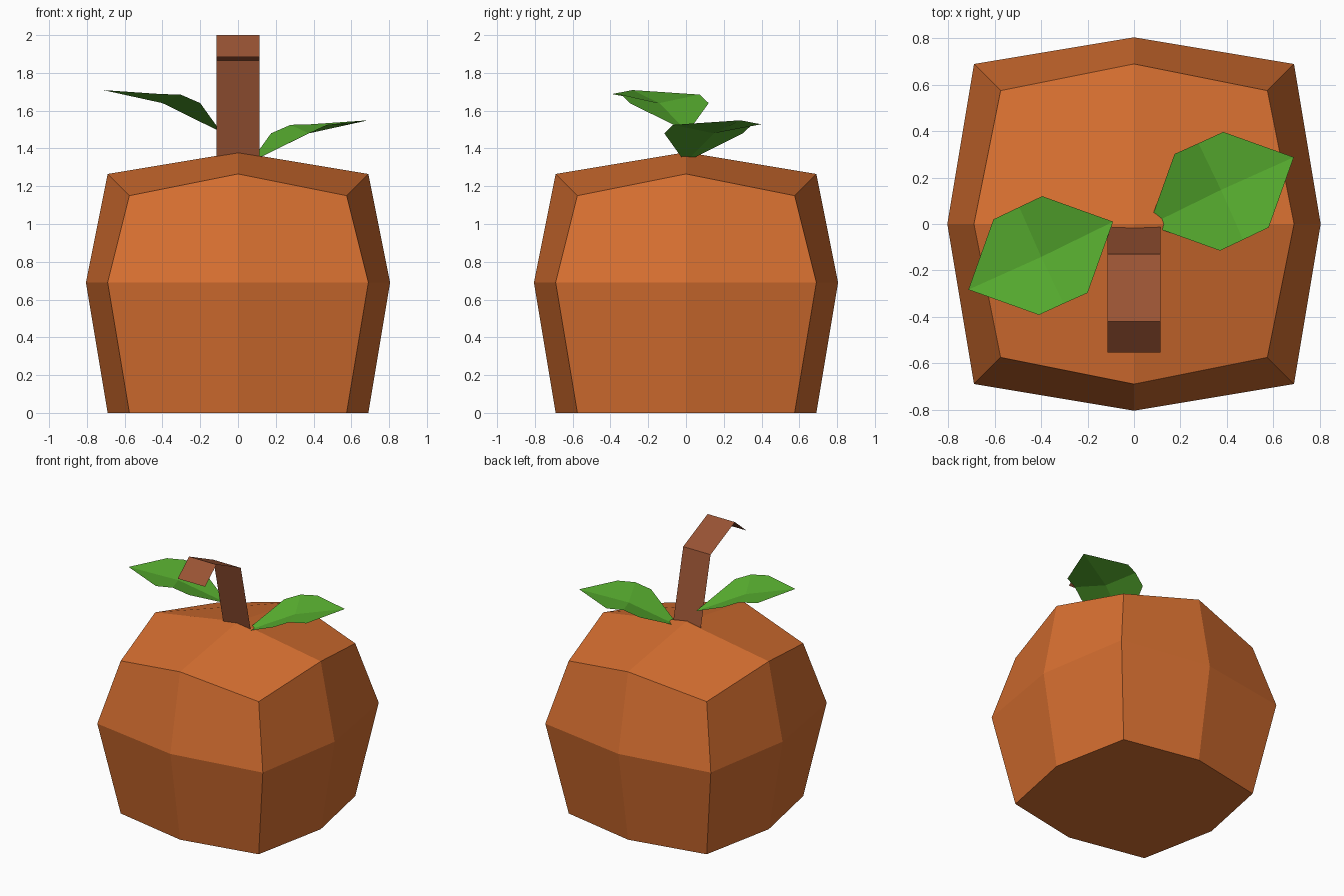
import bpy, bmesh
from mathutils import Vector

if "Cube" in bpy.data.objects:
    bpy.data.objects.remove(bpy.data.objects["Cube"])


def material(name, rgb):
    m = bpy.data.materials.new(name)
    m.diffuse_color = (*rgb, 1)
    m.use_nodes = True
    m.node_tree.nodes["Principled BSDF"].inputs["Base Color"].default_value = m.diffuse_color
    return m


def add_object(name, bm, mat):
    me = bpy.data.meshes.new(name)
    bm.to_mesh(me)
    bm.free()
    me.materials.append(mat)
    ob = bpy.data.objects.new(name, me)
    bpy.context.collection.objects.link(ob)
    return ob


def sheet(name, rows, mat):
    """Thin surface through equal-length rows of points."""
    bm = bmesh.new()
    grid = [[bm.verts.new(p) for p in row] for row in rows]
    for a, b in zip(grid, grid[1:]):
        for i in range(len(a) - 1):
            bm.faces.new((a[i], a[i + 1], b[i + 1], b[i]))
    return add_object(name, bm, mat)


orange = material("orange skin", (0.68, 0.16, 0.03))
brown = material("brown stem", (0.32, 0.087, 0.034))
green = material("green leaf", (0.10, 0.44, 0.03))

# Body: once-subdivided cube, each layer bulged in steps of one unit
U = 0.115
bm = bmesh.new()
bmesh.ops.create_cube(bm, size=2)
bmesh.ops.subdivide_edges(bm, edges=bm.edges[:], cuts=1, use_grid_fill=True)
for v in bm.verts:
    x, y, z = (round(c) for c in v.co)
    side = 6 if z == 0 else 5
    height = {-1: 0, 0: 6, 1: 10 + (x == 0) + (y == 0)}[z]
    v.co = Vector((x * (side + (y == 0)), y * (side + (x == 0)), height)) * U
add_object("body", bm, orange)

# Stem: ribbon bent towards the front
stem_path = [(0, 1.30), (-0.13, 1.865), (-0.42, 2.0), (-0.555, 1.885)]
sheet("stem", [[(x, y, z) for y, z in stem_path] for x in (-0.114, 0.114)], brown)

# Leaves: side, spine and side rows; the second is turned half round and lowered
base = (-0.09, 0.01, 1.487)
tip = (-0.714, -0.283, 1.709)
leaf = [
    [(-0.20, -0.297, 1.64), (-0.303, -0.343, 1.685), (-0.41, -0.392, 1.688)],
    [base, (-0.40, -0.142, 1.64), tip],
    [(-0.396, 0.12, 1.64), (-0.495, 0.073, 1.685), (-0.606, 0.02, 1.688)],
]
sheet("left_leaf", [r[::-1] for r in leaf], green)
sheet("right_leaf", [[(-x - 0.025, -y + 0.005, z - 0.16) for x, y, z in r[::-1]]
                     for r in leaf], green)
for name in ("left_leaf", "right_leaf"):
    me = bpy.data.objects[name].data
    if sum(p.normal.z for p in me.polygons) < 0:
        me.flip_normals()
